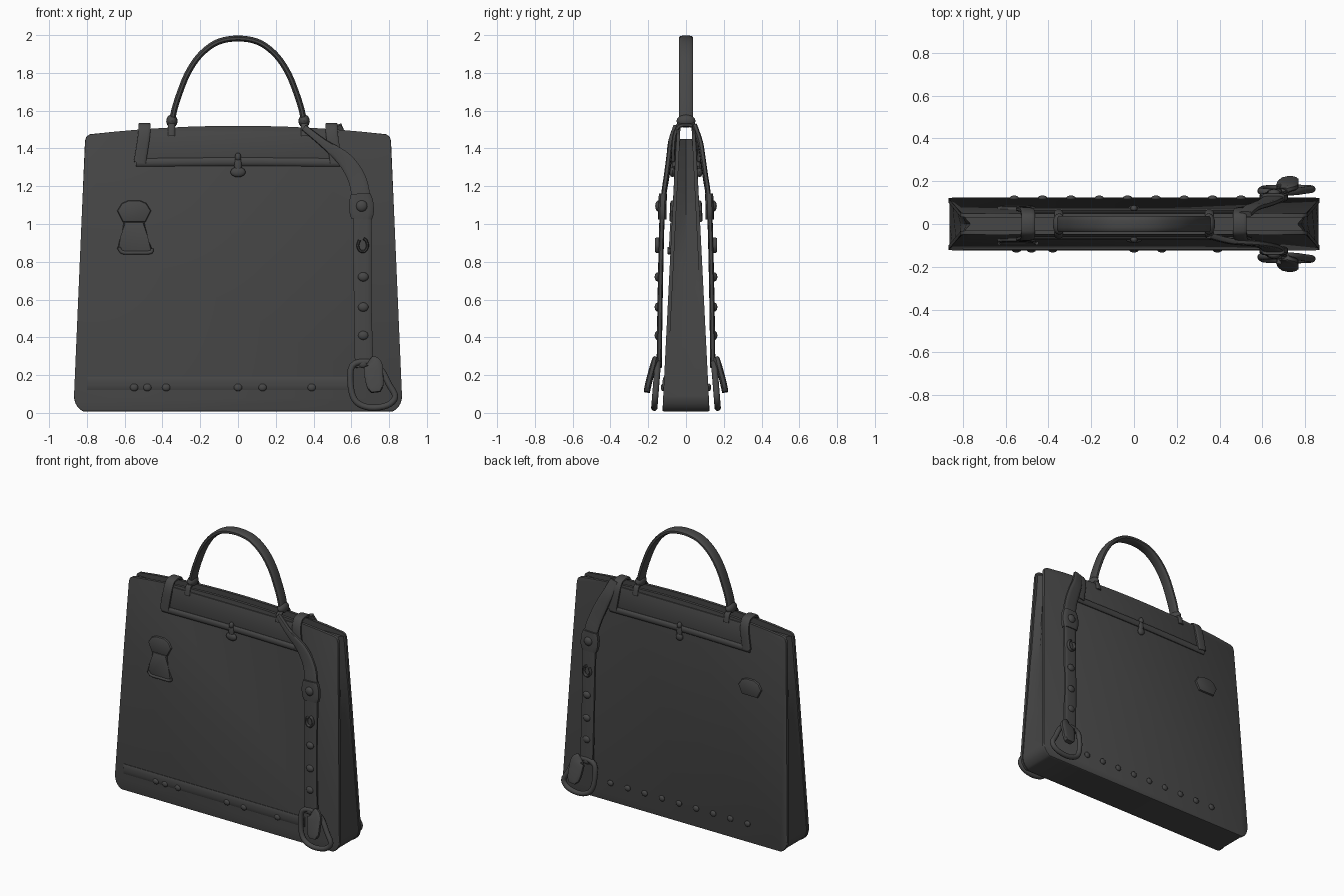
import bpy, bmesh, math
from mathutils import Vector

if "Cube" in bpy.data.objects:
    bpy.data.objects.remove(bpy.data.objects["Cube"])

mat = bpy.data.materials.new("charcoal_leather")
mat.diffuse_color = (0.062, 0.062, 0.062, 1)
mat.use_nodes = True
mat.node_tree.nodes["Principled BSDF"].inputs["Base Color"].default_value = mat.diffuse_color


def finish(name, bm):
    bmesh.ops.recalc_face_normals(bm, faces=bm.faces)
    me = bpy.data.meshes.new(name)
    bm.to_mesh(me)
    bm.free()
    me.materials.append(mat)
    ob = bpy.data.objects.new(name, me)
    bpy.context.collection.objects.link(ob)
    return ob


def face_y(z):
    """Depth of the bag's tapering face at height z."""
    return 0.125 - 0.05 * z


def half_x(z, r=0.09):
    """Half width of the bag at height z, with rounded bottom corners."""
    h = 0.872 - 0.043 * z
    if z < r:
        h -= r - math.sqrt(r * r - (r - z) ** 2)
    return h


def plate(name, outline, out, inn, s, bev=0.006):
    """Flat panel lying on the front (s=-1) or back (s=1) face."""
    bm = bmesh.new()
    a = [bm.verts.new((x, s * (face_y(z) + out), z)) for x, z in outline]
    b = [bm.verts.new((x, s * (face_y(z) + inn), z)) for x, z in outline]
    top = bm.faces.new(a)
    bm.faces.new(b)
    n = len(a)
    for i in range(n):
        bm.faces.new((a[i], a[(i + 1) % n], b[(i + 1) % n], b[i]))
    bmesh.ops.bevel(bm, geom=list(top.edges), offset=bev, segments=2, affect='EDGES', profile=0.5)
    return finish(name, bm)


def smooth_path(pts, closed, steps):
    """Catmull-Rom through (x, y, z, width) points."""
    p = [Vector(q) for q in pts]
    n = len(p)
    get = (lambda i: p[i % n]) if closed else (lambda i: p[max(0, min(n - 1, i))])
    res = []
    for i in range(n if closed else n - 1):
        a, b, c, d = get(i - 1), get(i), get(i + 1), get(i + 2)
        for k in range(steps):
            t = k / steps
            res.append(0.5 * (2 * b + (c - a) * t + (2 * a - 5 * b + 4 * c - d) * t * t
                              + (3 * b - a - 3 * c + d) * t ** 3))
    if not closed:
        res.append(p[-1])
    return res


def sweep(name, pts, thick, ref, closed=False, steps=6, power=0.5, sides=12):
    """Soft-edged band along a path; the fourth number of a point is its width."""
    path = smooth_path(pts, closed, steps)
    n = len(path)
    bm = bmesh.new()
    rings = []
    for i, q in enumerate(path):
        nxt = path[(i + 1) % n] if closed else path[min(i + 1, n - 1)]
        prv = path[i - 1] if closed else path[max(i - 1, 0)]
        t = (nxt.xyz - prv.xyz).normalized()
        side = t.cross(Vector(ref)).normalized()
        nor = side.cross(t)
        ring = []
        for k in range(sides):
            a = math.tau * (k + 0.5) / sides
            c, d = math.cos(a), math.sin(a)
            u = math.copysign(abs(c) ** power, c) * q[3] / 2
            v = math.copysign(abs(d) ** power, d) * thick / 2
            ring.append(bm.verts.new(q.xyz + side * u + nor * v))
        rings.append(ring)
    for i in range(n if closed else n - 1):
        r0, r1 = rings[i], rings[(i + 1) % n]
        for k in range(sides):
            m = (k + 1) % sides
            bm.faces.new((r0[k], r0[m], r1[m], r1[k]))
    if not closed:
        bm.faces.new(rings[0])
        bm.faces.new(rings[-1])
    return finish(name, bm)


def blob(name, loc, size):
    bm = bmesh.new()
    bmesh.ops.create_uvsphere(bm, u_segments=16, v_segments=10, radius=1)
    for v in bm.verts:
        v.co = Vector(loc) + Vector([a * b for a, b in zip(v.co, size)])
    return finish(name, bm)


# Gusset and base: folded core between the two faces
bm = bmesh.new()
rings = []
for z in (0.008, 0.015, 0.03, 0.05, 0.075, 0.09, 0.4, 0.8, 1.2, 1.45):
    h, y, f = half_x(z) - 0.006, face_y(z) - 0.008, 0.04 * max(0, z - 0.1) / 1.4
    sec = [(-h, -y), (h, -y), (h - f, 0), (h, y), (-h, y), (-h + f, 0)]
    rings.append([bm.verts.new((a, b, z)) for a, b in sec])
for r0, r1 in zip(rings, rings[1:]):
    for k in range(6):
        m = (k + 1) % 6
        bm.faces.new((r0[k], r0[m], r1[m], r1[k]))
bm.faces.new(rings[0])
bm.faces.new(rings[-1])
finish("gusset_and_base", bm)

# Outline of a face panel: rounded bottom corners, gently arched top
right = [(half_x(z), z) for z in (0.008, 0.015, 0.03, 0.05, 0.075, 0.09, 0.5, 1.0, 1.44)]
right += [(0.803, 1.462), (0.785, 1.475)]
arch = [(0.785 * k / 6, 1.52 - 0.045 * (k / 6) ** 2) for k in range(5, -1, -1)]
half = right + arch
outline = half + [(-x, z) for x, z in reversed(half[:-1])]

for s, tag in ((-1, "front"), (1, "back")):
    plate(tag + "_panel", outline, 0, -0.02, s)

    # Folded flap with a rolled lower edge
    plate(tag + "_flap", [(-0.53, 1.34), (0.53, 1.34), (0.51, 1.49), (-0.51, 1.49)], 0.006, -0.005, s, 0.004)
    y = s * (face_y(1.33) + 0.004)
    sweep(tag + "_flap_roll", [(-0.54, y, 1.325, 0.045), (0, y, 1.33, 0.045), (0.54, y, 1.325, 0.045)],
          0.026, (0, 1, 0), power=1)

    # Clasp
    y = s * (face_y(1.3) + 0.012)
    blob(tag + "_clasp_knob", (0, y, 1.355), (0.016, 0.016, 0.022))
    blob(tag + "_clasp_stem", (0, y, 1.31), (0.02, 0.012, 0.05))
    blob(tag + "_clasp_drop", (0, y, 1.275), (0.04 if s < 0 else 0.026, 0.016, 0.027))

    # Side patch, two-part on the front
    plate(tag + "_patch", [(-0.64, 1.07), (-0.61, 1.01), (-0.49, 1.01), (-0.46, 1.07), (-0.485, 1.11),
                           (-0.52, 1.125), (-0.58, 1.125), (-0.615, 1.11)], 0.014, -0.005, s, 0.012)
    if s < 0:
        plate("front_patch_tail", [(-0.605, 1.01), (-0.495, 1.01), (-0.485, 0.93), (-0.455, 0.87), (-0.46, 0.845),
                                   (-0.62, 0.845), (-0.64, 0.87), (-0.615, 0.93)], 0.009, -0.005, s, 0.008)
        y = -face_y(0.85) - 0.006
        sweep("front_patch_lip", [(-0.63, y, 0.875, 0.018), (-0.61, y, 0.85, 0.02), (-0.54, y, 0.848, 0.02),
                                  (-0.465, y, 0.85, 0.02), (-0.455, y, 0.87, 0.018)], 0.02, (0, 1, 0), power=1)
        # Bottom seam with faint bumps
        y = -face_y(0.15)
        sweep("front_seam", [(-0.8, y, 0.155, 0.07), (0, y, 0.155, 0.07), (0.6, y, 0.155, 0.07)],
              0.014, (0, 1, 0), power=1)
        studs = (-0.55, -0.48, -0.38, 0, 0.13, 0.39)
    else:
        studs = [-0.56 + 0.1325 * k for k in range(9)]
    for x in studs:
        blob(tag + "_base_stud", (x, s * (face_y(0.135) + 0.003), 0.135), (0.022, 0.012, 0.02))

    # Hanging strap
    if s < 0:
        start = [(0.35, -0.055, 1.51, 0.035), (0.45, -0.08, 1.43, 0.045), (0.56, -0.09, 1.345, 0.08)]
    else:
        start = [(0.52, 0.045, 1.52, 0.06), (0.55, 0.075, 1.43, 0.075), (0.59, 0.09, 1.34, 0.09)]
    sweep(tag + "_strap", start + [
        (0.625, s * 0.103, 1.25, 0.095), (0.65, s * 0.118, 1.15, 0.1), (0.658, s * 0.128, 1.0, 0.1),
        (0.66, s * 0.137, 0.6, 0.095), (0.668, s * 0.142, 0.24, 0.1)], 0.028, (0, 1, 0))

    # Strap buckle, studs and open hook
    sweep(tag + "_strap_buckle", [(0.655, s * 0.126, 1.025, 0.11), (0.655, s * 0.126, 1.06, 0.13),
                                  (0.652, s * 0.124, 1.115, 0.13), (0.65, s * 0.122, 1.16, 0.105)], 0.044, (0, 1, 0))
    blob(tag + "_buckle_stud", (0.655, s * 0.145, 1.095), (0.03, 0.018, 0.03))
    for z in (0.72, 0.56, 0.41, 0.26):
        blob(tag + "_strap_stud", (0.663, s * 0.15, z), (0.028, 0.016, 0.024))
    hook = [(0.66 + 0.026 * math.cos(a), s * 0.15, 0.888 + 0.035 * math.sin(a), 0.016)
            for a in [math.radians(d) for d in (130, 185, 240, 295, 350, 405, 440)]]
    sweep(tag + "_strap_hook", hook, 0.028, (0, 1, 0), power=1, sides=8)

    # Bottom ring and hanging tag
    ring = [(0.605, 0.25), (0.597, 0.14), (0.625, 0.06), (0.7, 0.028), (0.79, 0.04),
            (0.832, 0.085), (0.8, 0.15), (0.755, 0.23), (0.69, 0.27)]
    sweep(tag + "_strap_ring", [(x, s * (0.17 - 0.08 * z), z, 0.034) for x, z in ring], 0.034,
          (0, 1, 0), closed=True, steps=4, power=1)
    sweep(tag + "_hang_tag", [(0.7, s * 0.155, 0.265, 0.07), (0.715, s * 0.172, 0.25, 0.1),
                              (0.72, s * 0.19, 0.19, 0.1), (0.727, s * 0.203, 0.135, 0.085),
                              (0.73, s * 0.207, 0.11, 0.05)], 0.034, (0, 1, 0))

# Tabs and handle feet wrapping over the top edge, mirrored left and right
for sx, tag in ((-1, "left"), (1, "right")):
    def over(x, z0, y0, w0, w1, top):
        lower = [(sx * (x + 0.02), y0, z0, w0), (sx * x, y0 - 0.006, 1.45, w1),
                 (sx * (x - 0.005), 0.045, top - 0.015, w1), (sx * (x - 0.005), 0.02, top, w1)]
        return [(a, -b, c, d) for a, b, c, d in lower] + lower[::-1]
    sweep(tag + "_top_tab", over(0.5, 1.325, 0.07, 0.08, 0.05, 1.523), 0.022, (sx, 0, 0), power=1).name
    for o in [bpy.data.objects[tag + "_top_tab"]]:
        # widen across the bag: swap the band to lie flat over the edge
        bpy.data.objects.remove(o)
    pts = over(0.5, 1.325, 0.07, 0.022, 0.022, 1.523)
    sweep(tag + "_top_tab", pts, 0.065, (1, 0, 0))
    pts = over(0.352, 1.465, 0.056, 0.024, 0.024, 1.53)
    sweep(tag + "_handle_foot", [(sx * 0.352, b, c, d) for a, b, c, d in pts if abs(b) != 0.05], 0.04, (1, 0, 0), power=0.8)
    blob(tag + "_handle_collar", (sx * 0.35, 0, 1.545), (0.03, 0.05, 0.035))

# Arched handle
arm = [(-0.35, 1.53), (-0.338, 1.6), (-0.31, 1.69), (-0.265, 1.8), (-0.2, 1.895), (-0.11, 1.962)]
arc = arm + [(0, 1.982)] + [(-x, z) for x, z in reversed(arm)]
sweep("handle", [(x, 0, z, 0.032) for x, z in arc], 0.078, (0, 1, 0), power=0.7)

# Smooth shading with crisp edges
bpy.ops.object.select_all(action='SELECT')
bpy.context.view_layer.objects.active = bpy.data.objects["handle"]
bpy.ops.object.shade_smooth_by_angle(angle=math.radians(35))
